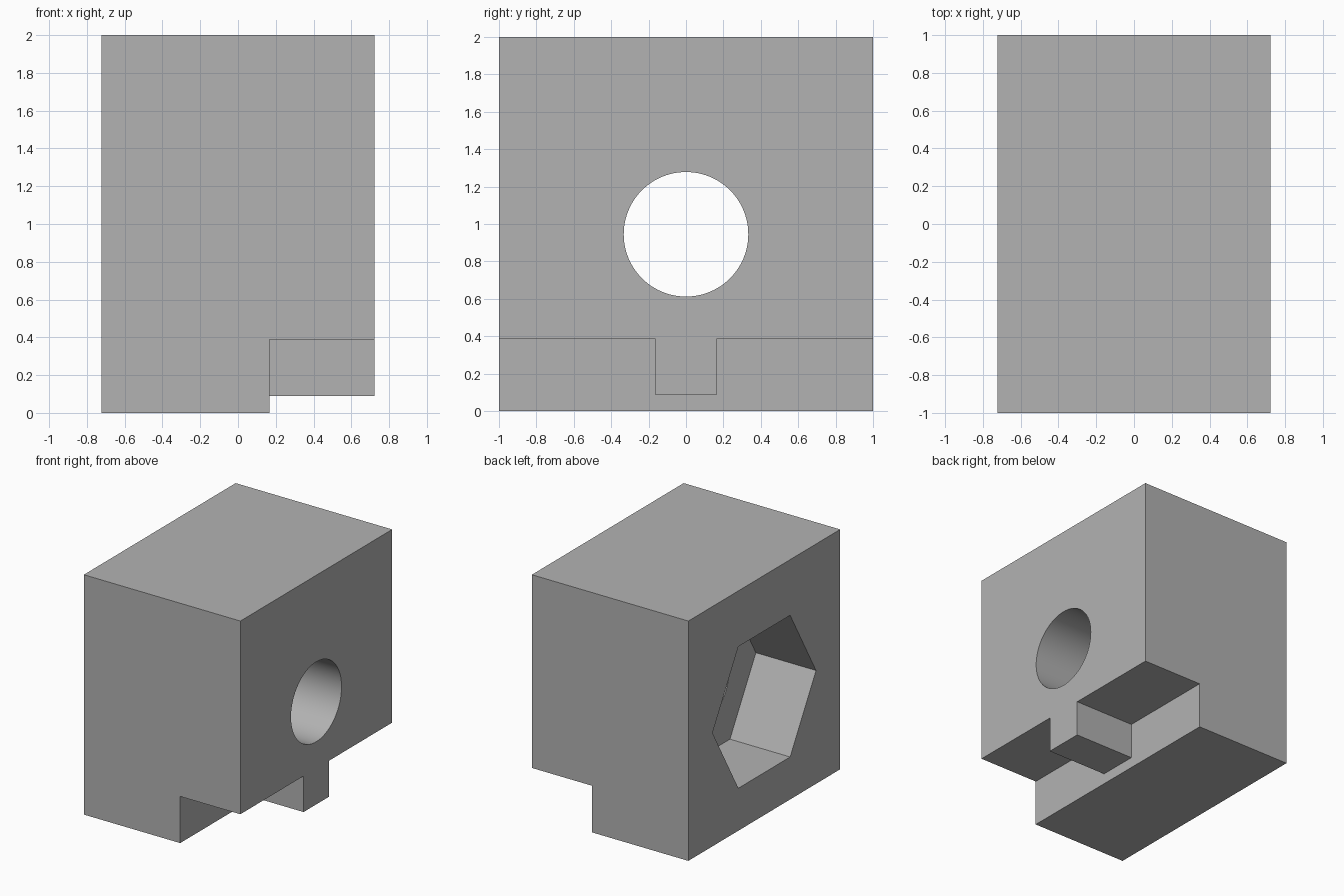
import bpy
import bmesh
from math import cos, sin, tau, radians
from mathutils import Vector

if "Cube" in bpy.data.objects:
    bpy.data.objects.remove(bpy.data.objects["Cube"], do_unlink=True)

HALF_X, STEP_X, LEDGE_Z, LUG_Z = 0.722, 0.167, 0.389, 0.089
BORE_Z, BORE_R, HEX_R = 0.945, 0.333, 0.682

grey = bpy.data.materials.new("plain grey")
grey.use_nodes = True
grey.diffuse_color = (0.448, 0.448, 0.448, 1)
grey.node_tree.nodes["Principled BSDF"].inputs["Base Color"].default_value = grey.diffuse_color


def prism(name, points, sweep):
    """Extrude a closed outline along a vector."""
    bm = bmesh.new()
    face = bm.faces.new([bm.verts.new(p) for p in points])
    new = bmesh.ops.extrude_face_region(bm, geom=[face])["geom"]
    verts = [g for g in new if isinstance(g, bmesh.types.BMVert)]
    bmesh.ops.translate(bm, verts=verts, vec=Vector(sweep))
    bmesh.ops.recalc_face_normals(bm, faces=bm.faces)
    mesh = bpy.data.meshes.new(name)
    bm.to_mesh(mesh)
    bm.free()
    mesh.materials.append(grey)
    obj = bpy.data.objects.new(name, mesh)
    bpy.context.collection.objects.link(obj)
    return obj


def ring(x, radius, sides):
    """Regular polygon around the bore axis."""
    return [(x, radius * cos(tau * i / sides), BORE_Z + radius * sin(tau * i / sides))
            for i in range(sides)]


def combine(target, tool, operation):
    """Apply a boolean and discard the tool."""
    tool.hide_render = True
    mod = target.modifiers.new(tool.name, "BOOLEAN")
    mod.operation, mod.solver, mod.object = operation, "EXACT", tool
    bpy.context.view_layer.objects.active = target
    bpy.ops.object.modifier_apply(modifier=mod.name)
    bpy.data.objects.remove(tool, do_unlink=True)


# Block with a stepped underside
outline = [(-HALF_X, 0), (STEP_X, 0), (STEP_X, LEDGE_Z),
           (HALF_X, LEDGE_Z), (HALF_X, 2), (-HALF_X, 2)]
block = prism("stepped_block", [(x, -1, z) for x, z in outline], (0, 2, 0))

# Locating lug under the ledge
half = 0.167
lug_outline = [(STEP_X, -half, LUG_Z), (STEP_X, half, LUG_Z),
               (STEP_X, half, LEDGE_Z), (STEP_X, -half, LEDGE_Z)]
lug = prism("lug", lug_outline, (HALF_X - STEP_X, 0, 0))
combine(block, lug, "UNION")

# Round through bore and hexagonal pocket
bore = prism("bore_cutter", ring(-1, BORE_R, 96), (2, 0, 0))
combine(block, bore, "DIFFERENCE")
pocket = prism("hex_pocket_cutter", ring(-1, HEX_R, 6), (1 - STEP_X, 0, 0))
combine(block, pocket, "DIFFERENCE")

# Smooth bore, crisp edges elsewhere
bpy.ops.object.select_all(action="DESELECT")
block.select_set(True)
bpy.context.view_layer.objects.active = block
bpy.ops.object.shade_smooth_by_angle(angle=radians(30))
